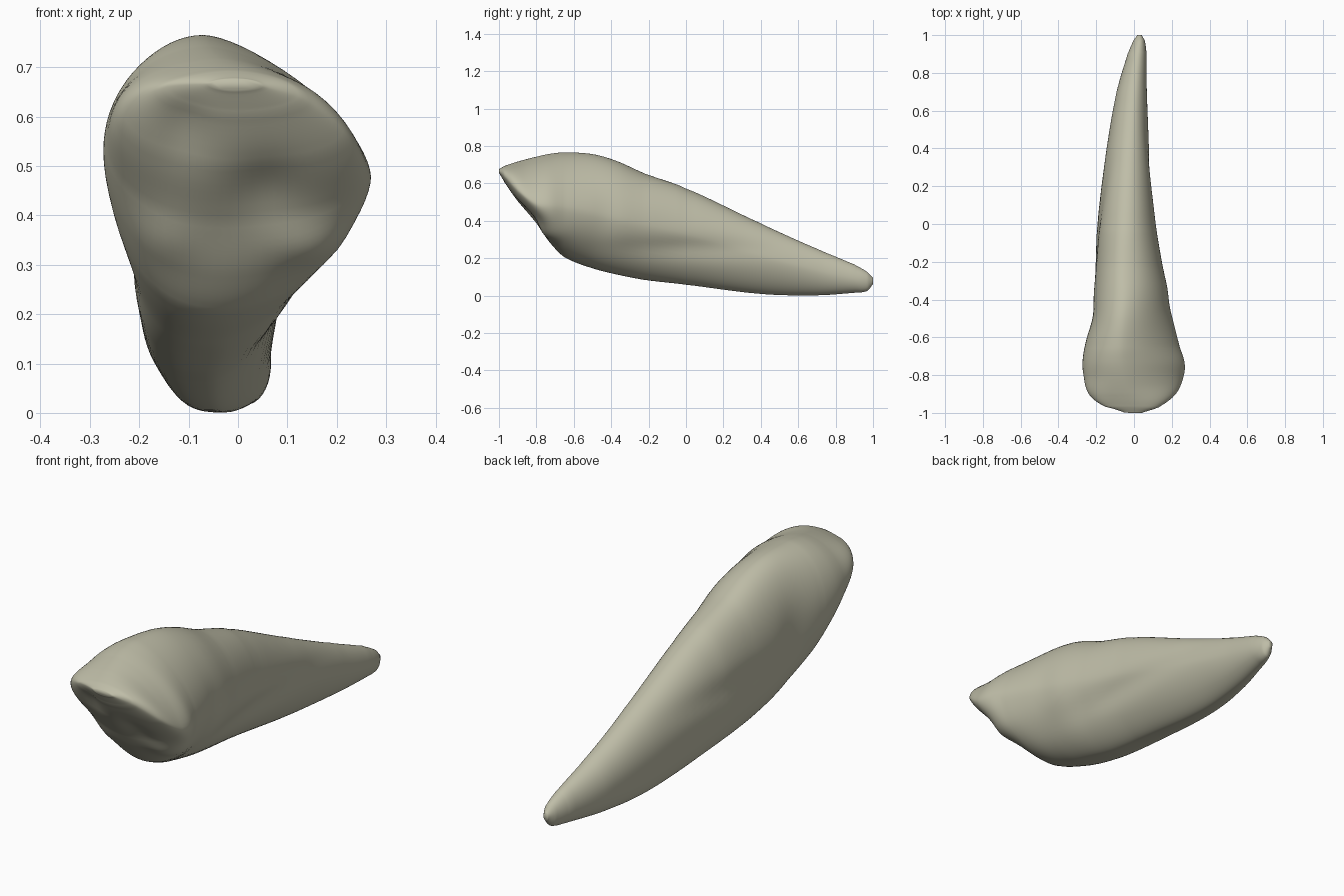
import bpy, bmesh, math
from mathutils import Vector

# Cross-sections along the tooth, crown tip (-y) to root tip (+y):
# y, left x, right x, top x, bottom x, top z, bottom z, left widest z, right widest z
KEYS = [
    (-1.00, -0.05, 0.04, -0.01, -0.01, 0.676, 0.656, 0.667, 0.665),
    (-0.97, -0.155, 0.130, -0.02, -0.01, 0.693, 0.605, 0.658, 0.640),
    (-0.90, -0.240, 0.222, -0.04, -0.01, 0.717, 0.500, 0.610, 0.565),
    (-0.80, -0.268, 0.265, -0.06, -0.02, 0.743, 0.385, 0.550, 0.490),
    (-0.73, -0.273, 0.268, -0.07, -0.03, 0.758, 0.285, 0.525, 0.475),
    (-0.65, -0.262, 0.243, -0.07, -0.04, 0.766, 0.205, 0.500, 0.465),
    (-0.50, -0.226, 0.206, -0.06, -0.05, 0.757, 0.145, 0.450, 0.440),
    (-0.37, -0.215, 0.185, -0.05, -0.05, 0.720, 0.112, 0.400, 0.410),
    (-0.22, -0.206, 0.152, -0.05, -0.06, 0.653, 0.083, 0.350, 0.380),
    (0.00, -0.195, 0.117, -0.04, -0.06, 0.575, 0.058, 0.290, 0.330),
    (0.40, -0.145, 0.083, -0.02, -0.05, 0.385, 0.008, 0.185, 0.215),
    (0.70, -0.092, 0.068, 0.0, -0.02, 0.250, 0.001, 0.120, 0.135),
    (0.90, -0.033, 0.066, 0.02, 0.01, 0.165, 0.015, 0.085, 0.090),
    (0.97, -0.003, 0.057, 0.03, 0.025, 0.125, 0.025, 0.078, 0.080),
    (1.00, 0.018, 0.040, 0.03, 0.03, 0.093, 0.062, 0.078, 0.078),
]
# Surface relief: centre, radii, height along the normal (negative = hollow)
RELIEF = [
    ((-0.11, -0.93, 0.58), (0.06, 0.14, 0.09), -0.018),   # lingual hollow, left
    ((0.06, -0.86, 0.45), (0.07, 0.14, 0.07), -0.016),    # lingual hollow, right
    ((0.15, -0.76, 0.34), (0.08, 0.10, 0.05), 0.016),     # marginal ridge
    ((-0.14, -0.74, 0.36), (0.06, 0.10, 0.06), 0.010),    # marginal ridge
    ((0.13, 0.02, 0.25), (0.15, 0.40, 0.06), -0.016),     # root groove, right
    ((-0.20, -0.05, 0.34), (0.10, 0.38, 0.06), -0.010),   # root groove, left
    ((-0.24, -0.48, 0.45), (0.08, 0.08, 0.12), -0.006),   # neck, left
    ((0.20, -0.42, 0.42), (0.08, 0.07, 0.14), -0.006),    # neck, right
]
N = 72


def slope(i):
    a, b = KEYS[max(i - 1, 0)], KEYS[min(i + 1, len(KEYS) - 1)]
    return [(q - p) / (b[0] - a[0]) for p, q in zip(a, b)]


def blend(i, t):
    """Smooth Hermite blend between sections i and i + 1."""
    a, b, ma, mb = KEYS[i], KEYS[i + 1], slope(i), slope(i + 1)
    h = b[0] - a[0]
    out = [(2*t**3 - 3*t*t + 1)*p + (t**3 - 2*t*t + t)*h*m
           + (3*t*t - 2*t**3)*q + (t**3 - t*t)*h*n
           for p, q, m, n in zip(a, b, ma, mb)]
    out[0] = a[0] + h * t
    return out


def ramp(y, a, b):
    t = min(max((y - a) / (b - a), 0), 1)
    return t * t * (3 - 2 * t)


def ring(bm, k):
    y, xl, xr, xt, xb, zt, zb, zl, zr = k
    root = ramp(y, -0.75, -0.35) * (1 - ramp(y, 0.5, 0.95))
    verts = []
    for j in range(N):
        a = 2 * math.pi * j / N
        c, s = math.cos(a), math.sin(a)
        right, up = c >= 0, s >= 0
        # squareness of each quadrant: full lower left root, slim lower right root
        if up:
            e = 1 + 0.3 * (1 - ramp(y, -0.7, -0.1)) * ramp(y, -1, -0.85) if right else 1
        else:
            e = 1.03 + 0.22 * root if right else 1 - 0.40 * root
        mid, side = (xt if up else xb), (xr if right else xl)
        wide, end = (zr if right else zl), (zt if up else zb)
        verts.append(bm.verts.new((mid + (side - mid) * abs(c) ** e, y,
                                   wide + (end - wide) * abs(s) ** e)))
    return verts


# Tooth: crown and root lofted as one skin
bm = bmesh.new()
steps = 8
rings = [ring(bm, blend(i, s / steps)) for i in range(len(KEYS) - 1) for s in range(steps)]
rings.append(ring(bm, KEYS[-1]))
for r0, r1 in zip(rings, rings[1:]):
    for j in range(N):
        bm.faces.new((r0[j], r0[(j + 1) % N], r1[(j + 1) % N], r1[j]))
bm.faces.new(rings[0])
bm.faces.new(rings[-1])
bmesh.ops.recalc_face_normals(bm, faces=bm.faces)
for _ in range(3):
    bmesh.ops.smooth_vert(bm, verts=bm.verts, factor=0.4,
                          use_axis_x=True, use_axis_y=False, use_axis_z=True)

# Hollows, ridges and grooves
bm.normal_update()
moves = []
for v in bm.verts:
    d = 0
    for c, r, h in RELIEF:
        d += h * math.exp(-sum(((v.co[n] - c[n]) / r[n]) ** 2 for n in range(3)))
    moves.append(v.normal * d)
for v, m in zip(bm.verts, moves):
    v.co += Vector(m)
for f in bm.faces:
    f.smooth = True

mesh = bpy.data.meshes.new("tooth")
bm.to_mesh(mesh)
bm.free()
tooth = bpy.data.objects.new("tooth", mesh)
bpy.context.collection.objects.link(tooth)

mat = bpy.data.materials.new("ivory grey")
mat.diffuse_color = (0.52, 0.51, 0.39, 1)
mesh.materials.append(mat)
